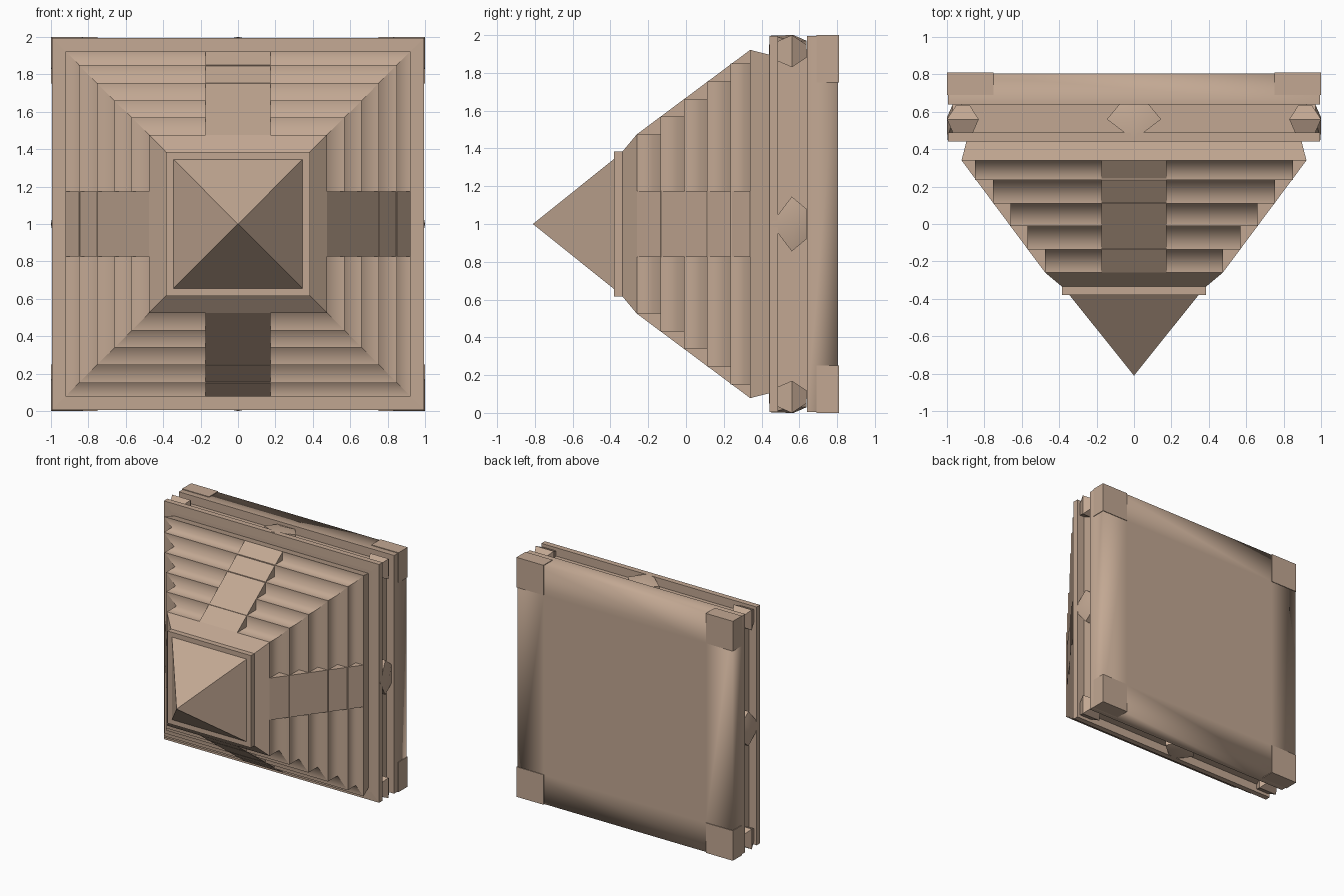
import bpy, bmesh, math
from mathutils import Matrix, Vector

if "Cube" in bpy.data.objects:
    bpy.data.objects.remove(bpy.data.objects["Cube"])

stone = bpy.data.materials.new("tan_stone")
stone.diffuse_color = (0.54, 0.39, 0.29, 1)
stone.use_nodes = True
stone.node_tree.nodes["Principled BSDF"].inputs["Base Color"].default_value = stone.diffuse_color


def finish(bm, name, smooth_rule=lambda e: False):
    bmesh.ops.recalc_face_normals(bm, faces=bm.faces[:])
    bm.normal_update()
    for f in bm.faces:
        f.smooth = True
    for e in bm.edges:
        e.smooth = smooth_rule(e)
    me = bpy.data.meshes.new(name)
    bm.to_mesh(me)
    bm.free()
    me.materials.append(stone)
    ob = bpy.data.objects.new(name, me)
    bpy.context.collection.objects.link(ob)
    return ob


def loft(rings, name, smooth_rule=lambda e: False):
    """Rectangular rings (y, x0, x1, z0, z1) joined along y and capped."""
    bm = bmesh.new()
    loops = [[bm.verts.new((x, y, z)) for x, z in ((x0, z0), (x1, z0), (x1, z1), (x0, z1))]
             for y, x0, x1, z0, z1 in rings]
    for a, b in zip(loops, loops[1:]):
        for i in range(4):
            j = (i + 1) % 4
            bm.faces.new((a[i], a[j], b[j], b[i]))
    bm.faces.new(loops[0])
    bm.faces.new(loops[-1])
    return finish(bm, name, smooth_rule)


def square(profile):
    return [(y, -r, r, 1 - r, 1 + r) for r, y in profile]


def concave(e):
    return not e.is_convex


# pointed cap and its thin collar
loft(square([(0.0005, -0.81), (0.345, -0.38), (0.345, -0.36)]), "cap_pyramid")
loft(square([(0.385, -0.38), (0.385, -0.335)]), "cap_collar")

# stepped pyramid body
radii = [0.475, 0.57, 0.66, 0.755, 0.85]
levels = [-0.26, -0.135, -0.01, 0.11, 0.235, 0.34]
body = [(0.385, -0.335)]
for i, r in enumerate(radii):
    body += [(r, levels[i]), (r, levels[i + 1])]
body += [(0.922, 0.34), (0.895, 0.445)]
loft(square(body), "stepped_body", concave)

# four ramps over the steps
for k in range(4):
    bm = bmesh.new()
    section = [(0.475, -0.26), (0.922, 0.34), (0.6, 0.34), (0.4, -0.26)]
    sides = [[bm.verts.new((x, y, r)) for r, y in section] for x in (-0.175, 0.175)]
    bm.faces.new(sides[0])
    bm.faces.new(sides[1])
    for i in range(4):
        j = (i + 1) % 4
        bm.faces.new((sides[0][i], sides[0][j], sides[1][j], sides[1][i]))
    bm.transform(Matrix.Translation((0, 0, 1)) @ Matrix.Rotation(k * math.pi / 2, 4, 'Y'))
    finish(bm, f"ramp_{k + 1}")

# base: front slab, recessed core, back plate
loft(square([(0.925, 0.44), (0.995, 0.442), (0.995, 0.488)]), "front_slab")
loft(square([(0.925, 0.47), (0.925, 0.66)]), "recessed_core")
loft(square([(0.995, 0.64), (0.995, 0.805), (0.75, 0.805)]), "back_plate",
     lambda e: all(v.co.y > 0.8 for v in e.verts))

# corner blocks on the back plate and faceted studs in the groove corners
for sx in (-1, 1):
    for sz in (-1, 1):
        def span(s, near, far):
            return sorted((s * near, s * far))
        x, z = span(sx, 0.75, 1.0), span(sz, 0.75, 1.0)
        loft([(0.69, *x, 1 + z[0], 1 + z[1]), (0.81, *x, 1 + z[0], 1 + z[1])], "corner_block")
        cx, cz = sx * 0.915, 1 + sz * 0.915
        loft([(y, cx - h, cx + h, cz - h, cz + h)
              for y, h in ((0.48, 0.05), (0.56, 0.085), (0.637, 0.035))], "corner_stud")

# faceted studs in the middle of each side of the groove
for k in range(4):
    bm = bmesh.new()
    outline = [(0.0, 0.45), (0.145, 0.56), (0.08, 0.638), (-0.08, 0.638), (-0.145, 0.56)]
    heights = [0.998, 0.97, 0.97, 0.97, 0.97]
    low = [bm.verts.new((x, y, 0.88)) for x, y in outline]
    top = [bm.verts.new((x, y, h)) for (x, y), h in zip(outline, heights)]
    peak = bm.verts.new((0, 0.57, 1.0))
    bm.faces.new(low)
    for i in range(5):
        j = (i + 1) % 5
        bm.faces.new((low[i], low[j], top[j], top[i]))
        bm.faces.new((top[i], top[j], peak))
    bm.transform(Matrix.Translation((0, 0, 1)) @ Matrix.Rotation(k * math.pi / 2, 4, 'Y'))
    finish(bm, f"side_stud_{k + 1}", lambda e: e.calc_face_angle(0) < math.radians(35))
